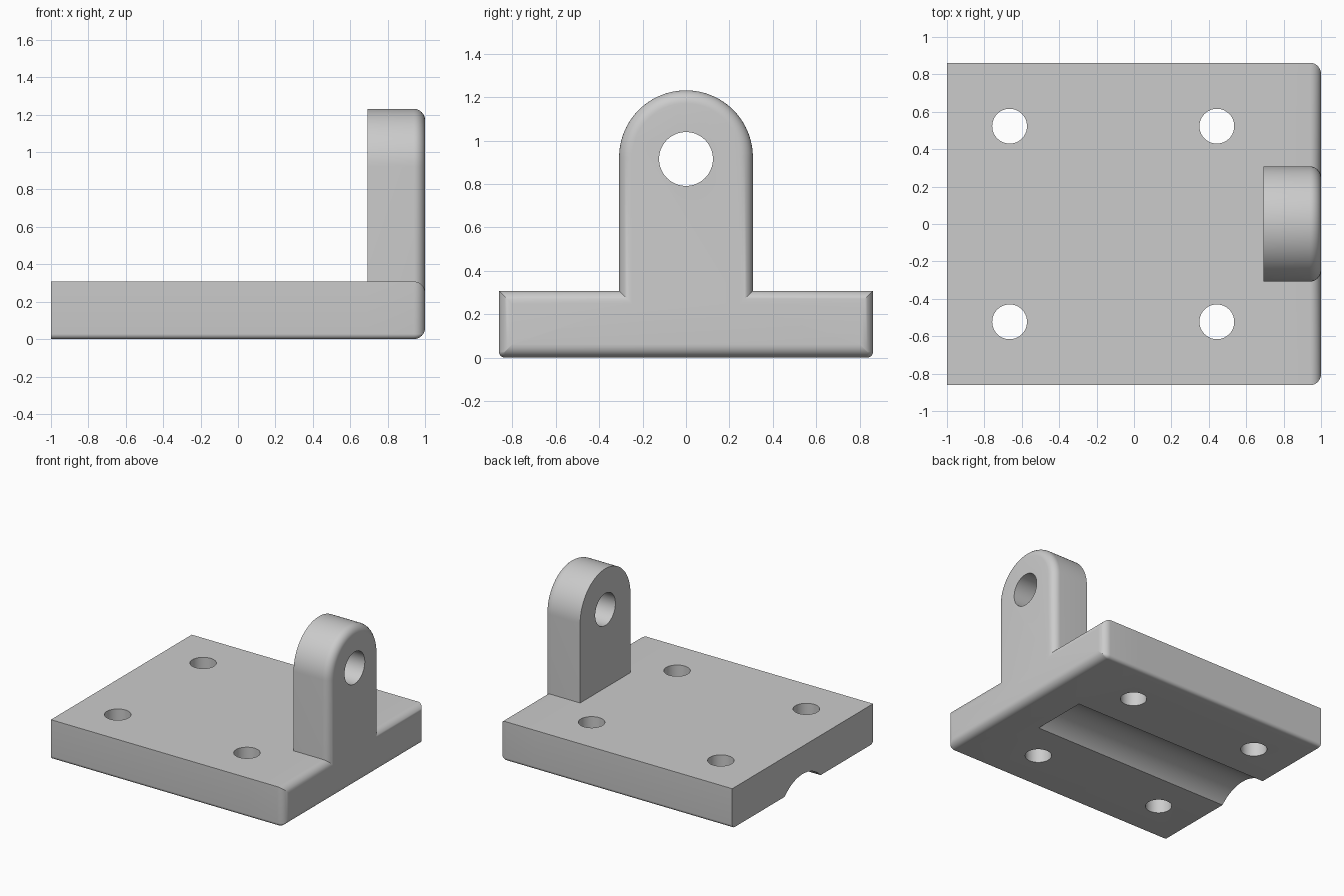
import bpy, bmesh
from math import sin, cos, pi
from mathutils import Matrix

if "Cube" in bpy.data.objects:
    bpy.data.objects.remove(bpy.data.objects["Cube"])

HALF_X, HALF_Y, THICK = 1.0, 0.862, 0.308
LUG_BACK, LUG_R, LUG_Z = 0.692, 0.308, 0.923
FILLET, EDGE = 0.06, 0.028
STEPS, ARC = 8, 48

grey = bpy.data.materials.new("bracket grey")
grey.use_nodes = True
grey.diffuse_color = (0.6, 0.6, 0.6, 1)
grey.node_tree.nodes["Principled BSDF"].inputs["Base Color"].default_value = (0.6, 0.6, 0.6, 1)


def plate_base(d):
    """Lower outline with rounded bottom corners, from top left to top right."""
    r = max(EDGE - d, 0.001)
    w = HALF_Y - d
    pts = [(-w, THICK - d)]
    for side, start in ((-1, pi), (1, 1.5 * pi)):
        for i in range(STEPS + 1):
            a = start + i * pi / 2 / STEPS
            pts.append((side * (w - r) + r * cos(a), d + r + r * sin(a)))
    return pts + [(w, THICK - d)]


def lug_outline(d):
    """Upright outline from its right foot over the round top to its left foot."""
    r = LUG_R - d
    arch = [(r * cos(pi * i / ARC), LUG_Z + r * sin(pi * i / ARC)) for i in range(ARC + 1)]
    return [(r, THICK - d)] + arch + [(-r, THICK - d)]


def add_ring(bm, x, points):
    return [bm.verts.new((x, y, z)) for y, z in points]


def bridge(bm, a, b):
    n = len(a)
    for i in range(n):
        j = (i + 1) % n
        bm.faces.new((a[i], a[j], b[j], b[i]))


# Plate and lug as one solid
bm = bmesh.new()
rings = [add_ring(bm, LUG_BACK, plate_base(0) + lug_outline(0))]
for i in range(STEPS + 1):
    a = i * pi / 2 / STEPS
    d = FILLET * (1 - cos(a))
    x = HALF_X - FILLET + FILLET * sin(a)
    rings.append(add_ring(bm, x, plate_base(d) + lug_outline(d)))
for a, b in zip(rings, rings[1:]):
    bridge(bm, a, b)
bm.faces.new(rings[-1])

n = len(plate_base(0))
base, lug = rings[0][:n], rings[0][n:]
tail = add_ring(bm, -HALF_X, plate_base(0))
for i in range(n - 1):
    bm.faces.new((tail[i], tail[i + 1], base[i + 1], base[i]))
bm.faces.new(tail)
bm.faces.new(lug)
bm.faces.new((tail[-1], base[-1], lug[0], lug[-1], base[0], tail[0]))
bmesh.ops.recalc_face_normals(bm, faces=bm.faces)
mesh = bpy.data.meshes.new("mounting_bracket")
bm.to_mesh(mesh)
bm.free()
bracket = bpy.data.objects.new("mounting_bracket", mesh)
bpy.context.collection.objects.link(bracket)
mesh.materials.append(grey)


def drill(name, radius, length, centre, axis):
    """Cut a cylinder out of the bracket."""
    bpy.ops.mesh.primitive_cylinder_add(vertices=64, radius=radius, depth=length, location=centre)
    cutter = bpy.context.object
    cutter.name = name
    cutter.hide_render = True
    cutter.data.materials.append(grey)
    if axis == "X":
        cutter.data.transform(Matrix.Rotation(pi / 2, 4, "Y"))
    mod = bracket.modifiers.new(name, "BOOLEAN")
    mod.operation, mod.solver, mod.object = "DIFFERENCE", "EXACT", cutter
    bpy.context.view_layer.objects.active = bracket
    bpy.ops.object.modifier_apply(modifier=name)
    bpy.data.objects.remove(cutter)


# Bolt holes, pivot hole and underside channel
for x in (-0.665, 0.443):
    for y in (-0.523, 0.523):
        drill("bolt_hole", 0.093, 1, (x, y, 0.2), "Z")
drill("pivot_hole", 0.124, 1, (0.85, 0, 0.915), "X")
drill("channel", 0.308, 1.892, (LUG_BACK - 0.946, 0, -0.215), "X")

bpy.ops.object.select_all(action="DESELECT")
bracket.select_set(True)
bpy.context.view_layer.objects.active = bracket
bpy.ops.object.shade_smooth_by_angle(angle=pi / 6)
